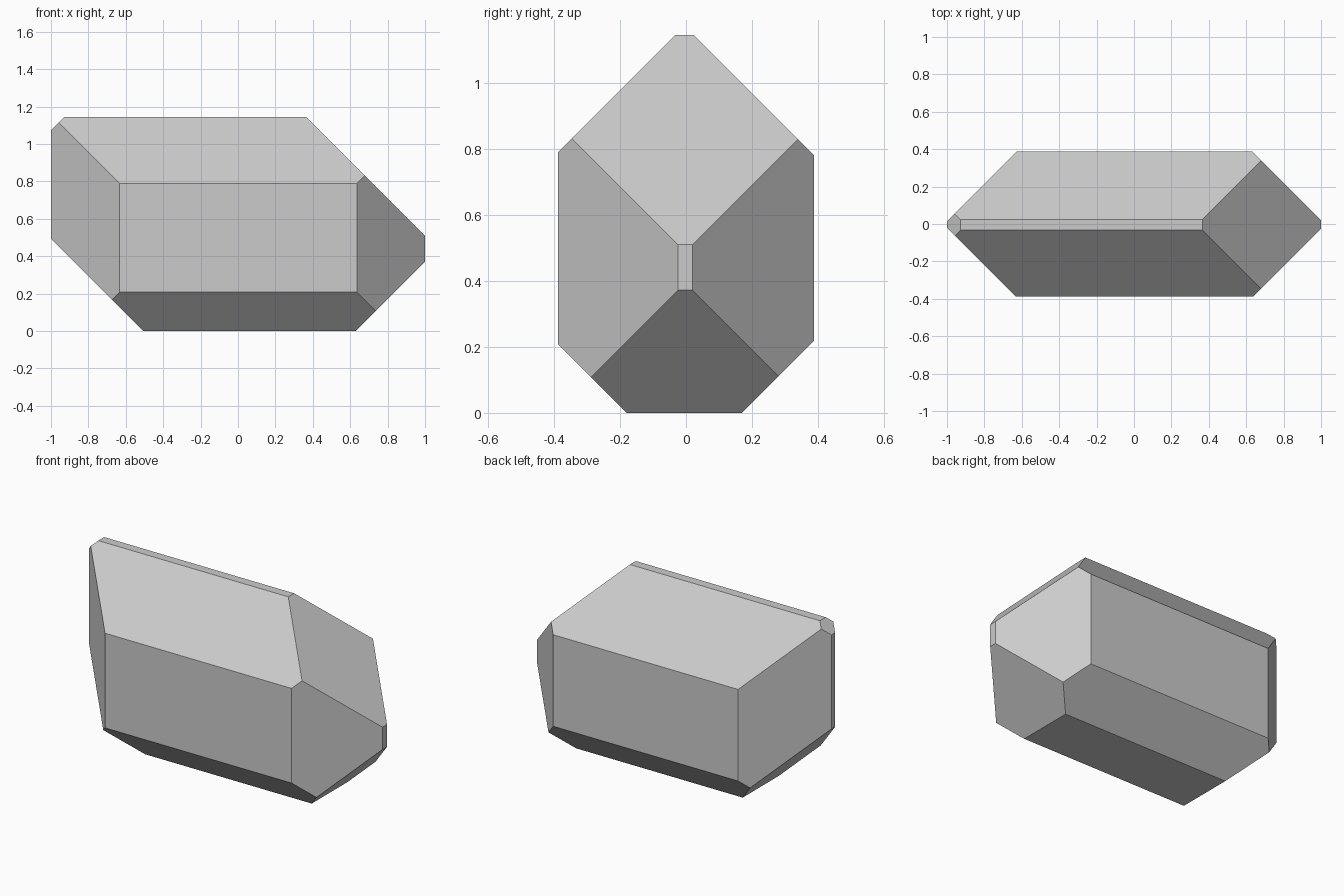
import bpy, bmesh
from mathutils import Vector

if "Cube" in bpy.data.objects:
    bpy.data.objects.remove(bpy.data.objects["Cube"])

HALF_DEPTH, HEIGHT = 0.388, 1.145

# 45-degree facets: outward direction -> distance limit (direction . point <= limit)
FACETS = [
    # upright corner facets
    ((1, 1, 0), 1.02), ((1, -1, 0), 1.024), ((-1, 1, 0), 1.014), ((-1, -1, 0), 1.021),
    # end facets, above and below
    ((1, 0, 1), 1.51), ((1, 0, -1), 0.628), ((-1, 0, 1), 2.073), ((-1, 0, -1), 0.505),
    # front and back facets, above and below
    ((0, 1, 1), 1.169), ((0, -1, 1), 1.178), ((0, 1, -1), 0.17), ((0, -1, -1), 0.18),
]

# Block
bm = bmesh.new()
bmesh.ops.create_cube(bm, size=1)
bmesh.ops.scale(bm, vec=(2, 2 * HALF_DEPTH, HEIGHT), verts=bm.verts)
bmesh.ops.translate(bm, vec=(0, 0, HEIGHT / 2), verts=bm.verts)

# Slice off each facet and cap the cut
for direction, limit in FACETS:
    n = Vector(direction)
    cut = bmesh.ops.bisect_plane(
        bm, geom=bm.verts[:] + bm.edges[:] + bm.faces[:], dist=1e-5,
        plane_co=n * limit / n.length_squared, plane_no=n, clear_outer=True)
    rim = [e for e in cut["geom_cut"] if isinstance(e, bmesh.types.BMEdge)]
    bmesh.ops.contextual_create(bm, geom=rim)

bmesh.ops.recalc_face_normals(bm, faces=bm.faces)
mesh = bpy.data.meshes.new("faceted_stone")
bm.to_mesh(mesh)
bm.free()
bpy.context.collection.objects.link(bpy.data.objects.new("faceted_stone", mesh))
